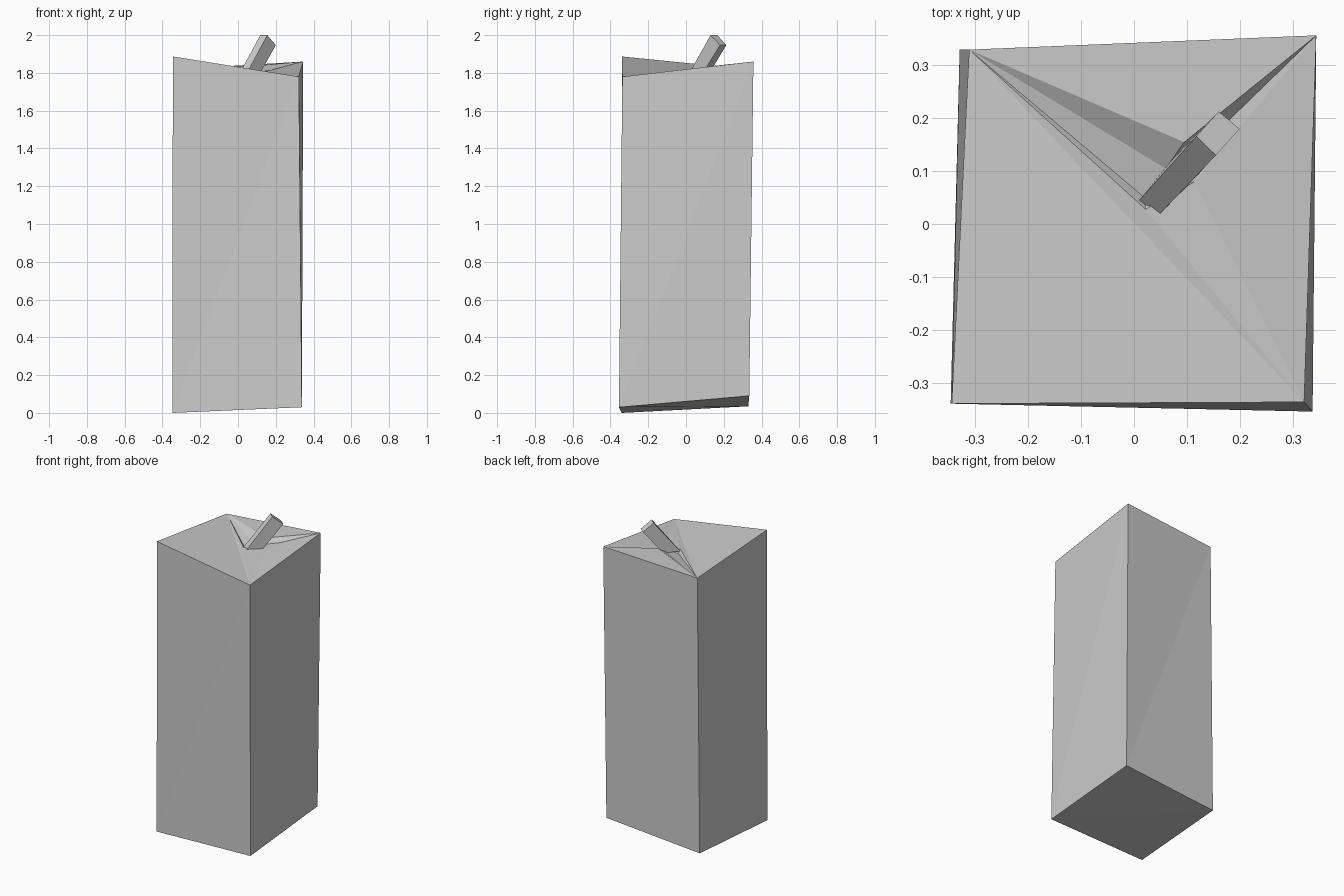
import bpy, bmesh

cube = bpy.data.objects.get("Cube")
if cube:
    bpy.data.objects.remove(cube, do_unlink=True)

grey = bpy.data.materials.new("plain grey")
grey.use_nodes = True
colour = (0.6, 0.6, 0.6, 1)
grey.diffuse_color = colour
grey.node_tree.nodes["Principled BSDF"].inputs["Base Color"].default_value = colour


def build(name, points, faces):
    """Flat-shaded object from named points and faces spelled with those names."""
    bm = bmesh.new()
    verts = {key: bm.verts.new(co) for key, co in points.items()}
    for face in faces:
        bm.faces.new([verts[key] for key in face.split()])
    bmesh.ops.recalc_face_normals(bm, faces=bm.faces)
    mesh = bpy.data.meshes.new(name)
    bm.to_mesh(mesh)
    bm.free()
    mesh.materials.append(grey)
    obj = bpy.data.objects.new(name, mesh)
    bpy.context.collection.objects.link(obj)
    return obj


# Four lower and four upper corners (front/back, left = +x), slightly skewed
block = {
    "low_fr": (-0.347, -0.34, 0.0), "low_fl": (0.338, -0.355, 0.03),
    "low_bl": (0.338, 0.335, 0.09), "low_br": (-0.33, 0.33, 0.035),
    "top_fr": (-0.345, -0.34, 1.887), "top_fl": (0.322, -0.337, 1.78),
    "top_bl": (0.345, 0.357, 1.86), "top_br": (-0.312, 0.33, 1.82),
    # Rim of the small dent around the stem
    "lip": (0.022, 0.028, 1.805), "dip": (0.02, 0.05, 1.785),
    "side": (0.06, 0.105, 1.8), "ridge": (0.095, 0.155, 1.838),
    "groove": (0.17, 0.187, 1.815), "slope": (0.115, 0.08, 1.8),
}
faces = ["low_fl low_bl low_br", "low_fl low_br low_fr"]

# Walls, each folded along one diagonal
for a, b in (("fr", "fl"), ("fl", "bl"), ("bl", "br"), ("br", "fr")):
    faces += [f"low_{a} low_{b} top_{b}", f"low_{a} top_{b} top_{a}"]

# Creased top drawn in towards the stem
faces += [
    "top_fr top_fl top_br", "top_br top_fl lip",
    "top_br lip dip", "top_br dip side", "top_br side ridge",
    "top_br ridge top_bl", "top_bl ridge groove", "top_bl groove slope",
    "top_bl slope top_fl", "top_fl slope lip",
    "lip slope dip", "dip slope side", "side slope groove", "side groove ridge",
]
build("block_body", block, faces)

# Leaning square stem
stem = {
    "a0": (0.01, 0.045, 1.80), "b0": (0.048, 0.018, 1.80),
    "c0": (0.118, 0.09, 1.80), "d0": (0.075, 0.125, 1.80),
    "a1": (0.118, 0.166, 2.0), "b1": (0.155, 0.13, 2.0),
    "c1": (0.2, 0.18, 1.947), "d1": (0.16, 0.213, 1.947),
}
sides = [f"{p}0 {q}0 {q}1 {p}1" for p, q in ("ab", "bc", "cd", "da")]
build("stem", stem, sides + ["a0 b0 c0 d0", "a1 b1 c1 d1"])
